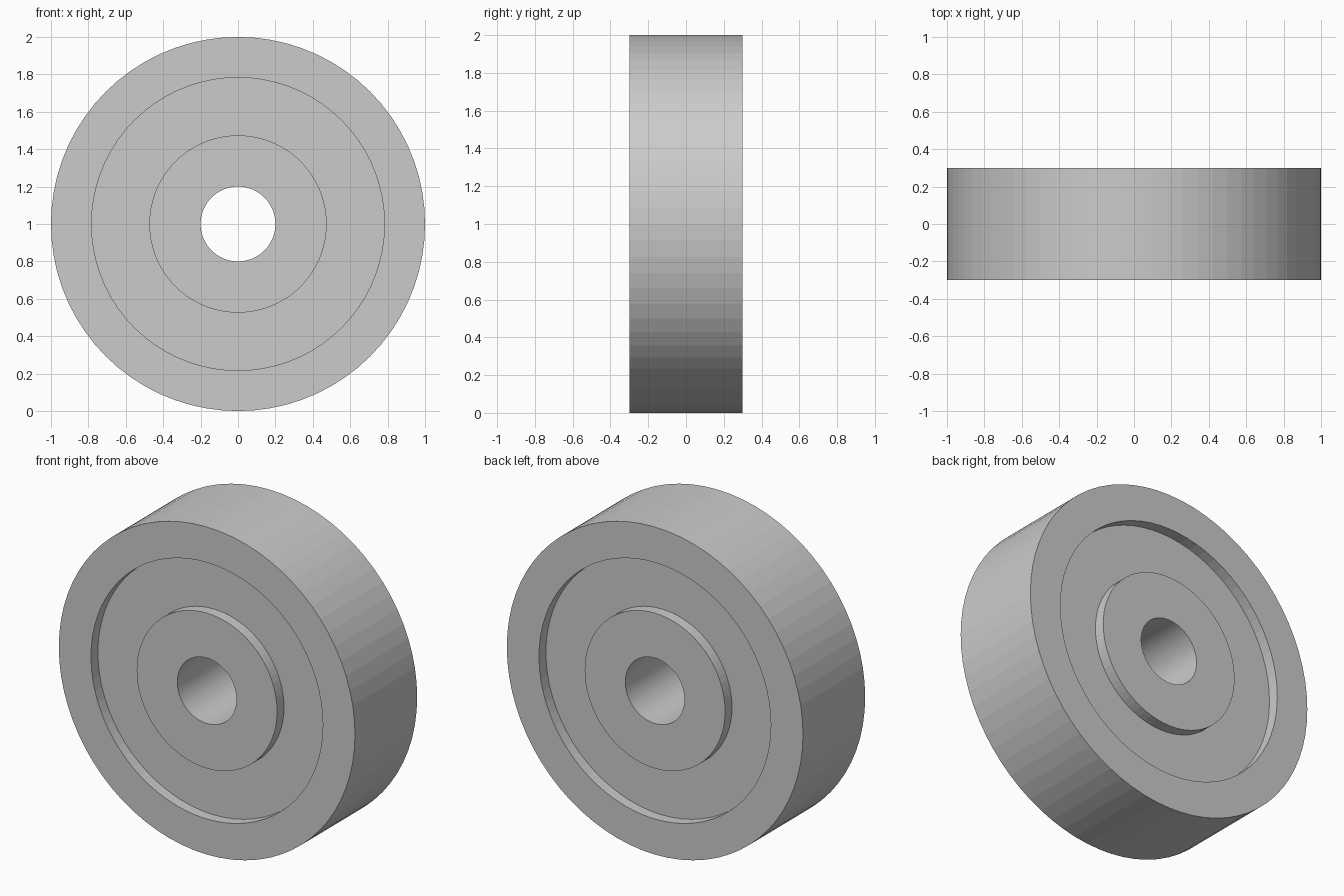
import bpy
import bmesh
import math
from mathutils import Vector

if "Cube" in bpy.data.objects:
    bpy.data.objects.remove(bpy.data.objects["Cube"])

SIDES = 72
BORE, HUB, RIM, OUTER = 0.2, 0.474, 0.783, 1.0
HALF, FLOOR = 0.3, 0.233  # half width, and half width at the groove floor

# Cross-section of the front half (radius, y), mirrored for the back half
front = [(BORE, -HALF), (HUB, -HALF), (HUB, -FLOOR),
         (RIM, -FLOOR), (RIM, -HALF), (OUTER, -HALF)]
profile = front + [(r, -y) for r, y in reversed(front)]

# Wheel: closed section turned around the y axis
bm = bmesh.new()
verts = [bm.verts.new((r, y, 0)) for r, y in profile]
edges = [bm.edges.new((a, b)) for a, b in zip(verts, verts[1:] + verts[:1])]
bmesh.ops.spin(bm, geom=verts + edges, cent=(0, 0, 0), axis=(0, 1, 0),
               angle=math.tau, steps=SIDES, use_duplicate=False)
bmesh.ops.remove_doubles(bm, verts=bm.verts, dist=1e-4)
bmesh.ops.recalc_face_normals(bm, faces=bm.faces)
bmesh.ops.translate(bm, verts=bm.verts, vec=Vector((0, 0, OUTER)))

mesh = bpy.data.meshes.new("wheel")
bm.to_mesh(mesh)
bm.free()
wheel = bpy.data.objects.new("wheel", mesh)
bpy.context.collection.objects.link(wheel)
